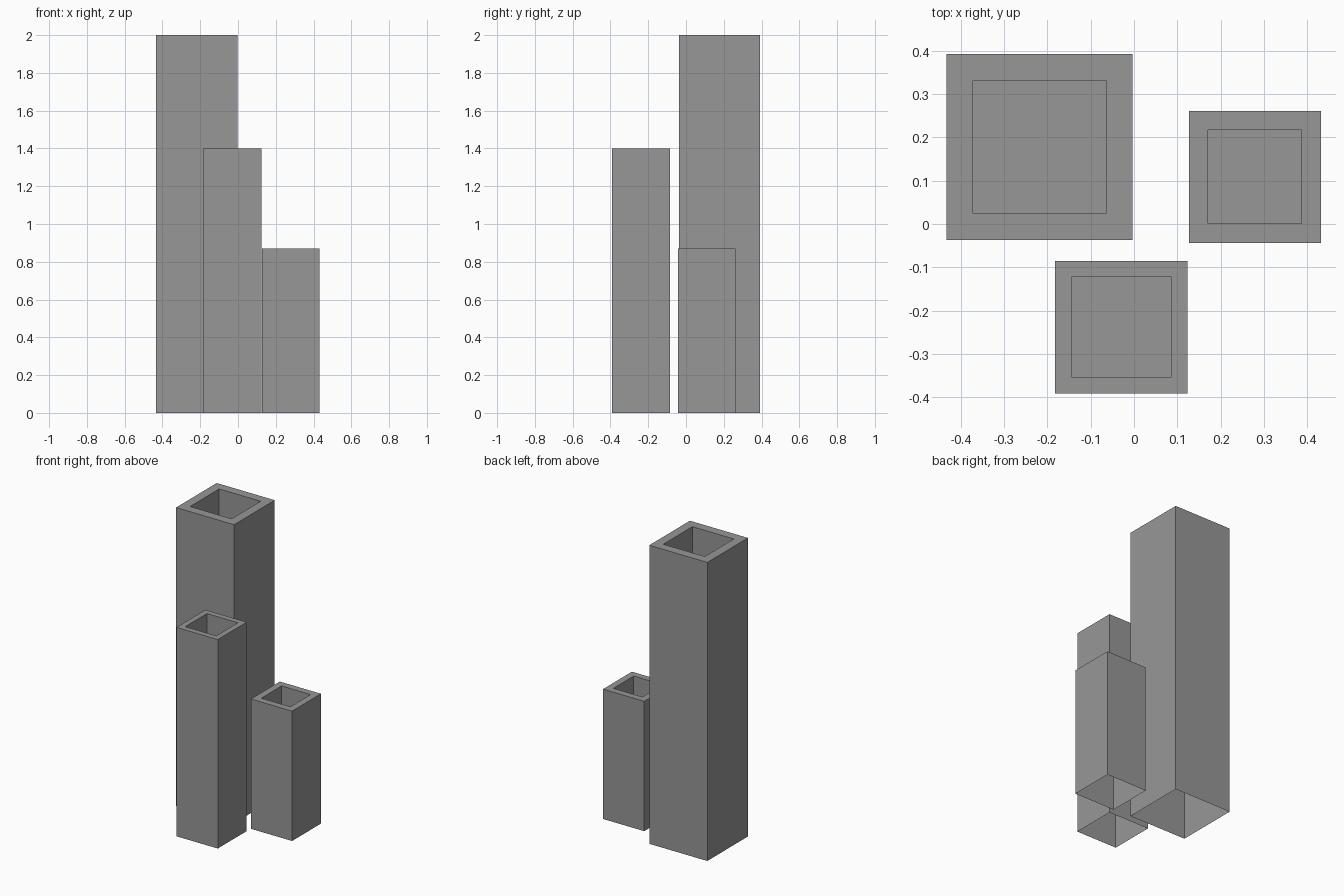
import bpy, bmesh

cube = bpy.data.objects.get("Cube")
if cube:
    bpy.data.objects.remove(cube, do_unlink=True)

# One plain grey for everything
grey = bpy.data.materials.new("concrete_grey")
grey.use_nodes = True
colour = (0.31, 0.31, 0.31, 1)
grey.diffuse_color = colour
grey.node_tree.nodes["Principled BSDF"].inputs["Base Color"].default_value = colour


def column(name, centre, width, height, opening, depth):
    """Square shell, open underneath, with a square well sunk in its top."""
    bm = bmesh.new()
    base = [bm.verts.new((centre[0] + sx * width / 2, centre[1] + sy * width / 2, 0))
            for sx, sy in ((-1, -1), (1, -1), (1, 1), (-1, 1))]
    face = bm.faces.new(base)
    # Outer walls
    top = bmesh.ops.extrude_face_region(bm, geom=[face])["geom"]
    bmesh.ops.translate(bm, vec=(0, 0, height),
                        verts=[v for v in top if isinstance(v, bmesh.types.BMVert)])
    # Drop the underside
    under = [f for f in bm.faces if all(v.co.z < 0.001 for v in f.verts)]
    if under:
        bmesh.ops.delete(bm, geom=under, context='FACES_ONLY')
    # Flat rim, then the well walls and floor
    cap = next(f for f in bm.faces if all(v.co.z > height - 0.001 for v in f.verts))
    bm.normal_update()
    bmesh.ops.inset_individual(bm, faces=[cap], thickness=(width - opening) / 2)
    bmesh.ops.inset_individual(bm, faces=[cap], thickness=0)
    for v in cap.verts:
        v.co.z = height - depth
    bm.normal_update()
    mesh = bpy.data.meshes.new(name)
    bm.to_mesh(mesh)
    bm.free()
    mesh.materials.append(grey)
    bpy.context.collection.objects.link(bpy.data.objects.new(name, mesh))


column("tall_column", (-0.218, 0.178), 0.43, 2.0, 0.257, 0.4)
column("middle_column", (-0.029, -0.238), 0.306, 1.4, 0.199, 0.3)
column("short_column", (0.279, 0.109), 0.305, 0.87, 0.178, 0.25)
